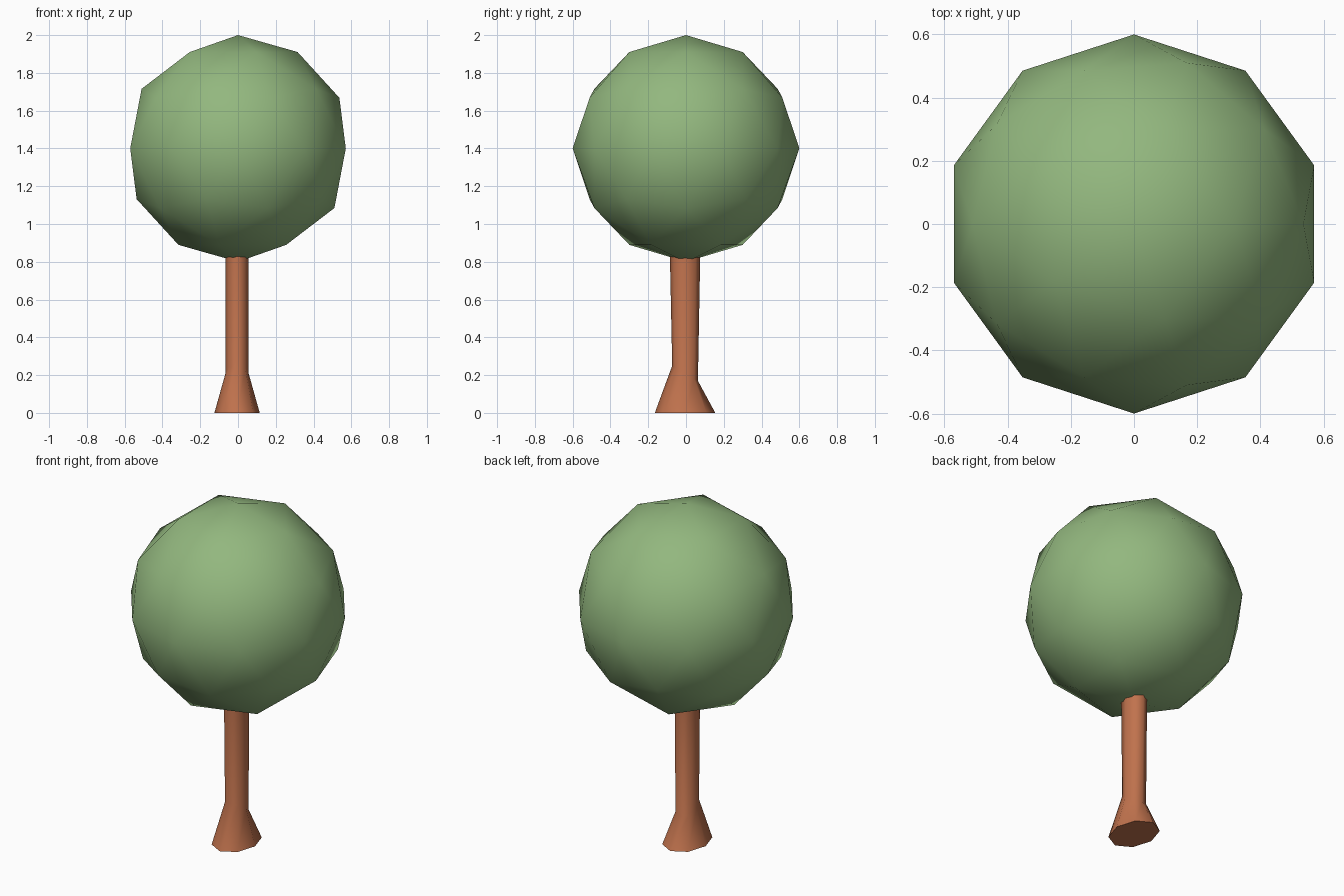
import bpy, bmesh, math

if "Cube" in bpy.data.objects:
    bpy.data.objects.remove(bpy.data.objects["Cube"])


def material(name, rgb):
    m = bpy.data.materials.new(name)
    m.diffuse_color = (*rgb, 1)
    m.use_nodes = True
    m.node_tree.nodes["Principled BSDF"].inputs["Base Color"].default_value = m.diffuse_color
    return m


def add_object(name, bm, mat):
    mesh = bpy.data.meshes.new(name)
    bmesh.ops.recalc_face_normals(bm, faces=bm.faces)
    bm.to_mesh(mesh)
    bm.free()
    mesh.materials.append(mat)
    ob = bpy.data.objects.new(name, mesh)
    bpy.context.collection.objects.link(ob)
    return ob


green = material("leaf green", (0.29, 0.475, 0.21))
brown = material("bark brown", (0.53, 0.17, 0.075))

# Foliage: smooth low-poly ball
bm = bmesh.new()
bmesh.ops.create_icosphere(bm, subdivisions=2, radius=0.6)
bmesh.ops.translate(bm, verts=bm.verts, vec=(0, 0, 1.4))
for f in bm.faces:
    f.smooth = True
add_object("foliage", bm, green)

# Trunk: eight-sided oval rings (rx, ry, z, tilt of z along y)
SIDES = 8
bm = bmesh.new()
rings = []
for rx, ry, z, tilt in [(0.12, 0.16, 0, 0), (0.061, 0.068, 0.21, -0.59), (0.061, 0.082, 0.92, 0)]:
    ring = []
    for i in range(SIDES):
        a = math.tau * i / SIDES
        y = ry * math.sin(a)
        ring.append(bm.verts.new((rx * math.cos(a) - 0.005, y - 0.005, z + tilt * y)))
    rings.append(ring)
for lo, hi in zip(rings, rings[1:]):
    for i in range(SIDES):
        j = (i + 1) % SIDES
        bm.faces.new((lo[i], lo[j], hi[j], hi[i])).smooth = True
bm.faces.new(rings[0])
bm.faces.new(rings[-1])
# Crisp rim around the flat ends
for ring in (rings[0], rings[-1]):
    for i in range(SIDES):
        bm.edges.get((ring[i], ring[(i + 1) % SIDES])).smooth = False
add_object("trunk", bm, brown)
